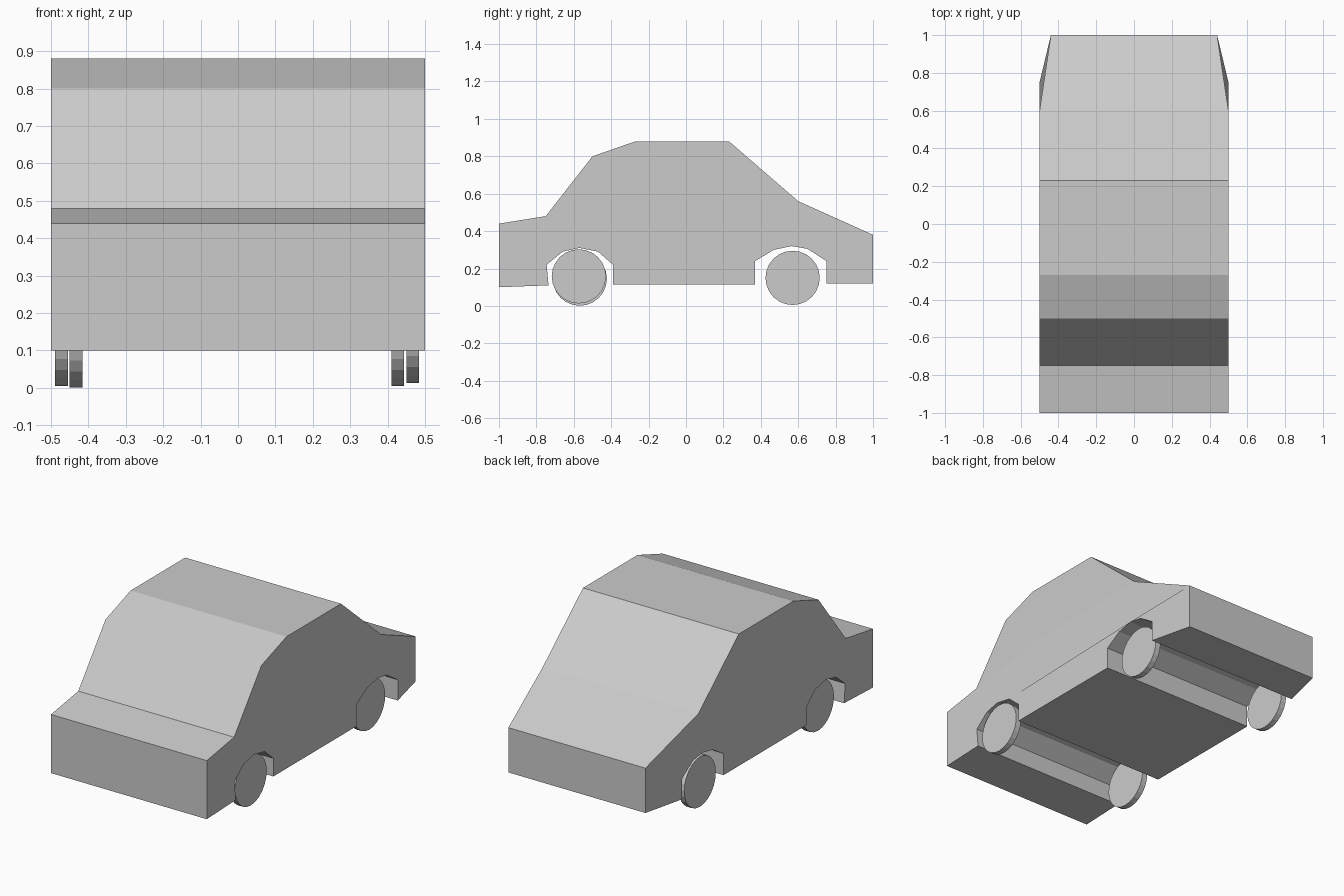
import bpy
import bmesh
from math import pi
from mathutils import Matrix

cube = bpy.data.objects.get("Cube")
if cube:
    bpy.data.objects.remove(cube, do_unlink=True)

grey = bpy.data.materials.new("plain grey")
grey.use_nodes = True
grey.diffuse_color = (0.6, 0.6, 0.6, 1)
grey.node_tree.nodes["Principled BSDF"].inputs["Base Color"].default_value = (0.6, 0.6, 0.6, 1)


def finish(name, bm):
    bmesh.ops.recalc_face_normals(bm, faces=bm.faces)
    mesh = bpy.data.meshes.new(name)
    bm.to_mesh(mesh)
    bm.free()
    mesh.materials.append(grey)
    obj = bpy.data.objects.new(name, mesh)
    bpy.context.collection.objects.link(obj)
    return obj


# Side profile (y, z): cabin first, then tail, underside with wheel tunnels, nose
cabin = [(-0.75, 0.48), (-0.50, 0.80), (-0.27, 0.88), (0.23, 0.88), (0.60, 0.56)]
tail = [(1.0, 0.38), (1.0, 0.12)]
rear_arch = [(0.75, 0.12), (0.75, 0.24), (0.65, 0.305), (0.565, 0.32),
             (0.47, 0.30), (0.37, 0.24), (0.37, 0.115)]
front_arch = [(-0.39, 0.115), (-0.39, 0.22), (-0.47, 0.29), (-0.57, 0.31),
              (-0.66, 0.29), (-0.745, 0.22), (-0.735, 0.11)]
nose = [(-1.0, 0.10), (-1.0, 0.44)]
profile = cabin + tail + rear_arch + front_arch + nose


# Car body: the profile swept across the width, narrowing at the tail
bm = bmesh.new()
sides = []
for side in (-1, 1):
    ring = [bm.verts.new((side * (0.44 if y > 0.9 else 0.5), y, z)) for y, z in profile]
    belt = bm.verts.new((side * 0.5, -0.18, 0.56))
    n = len(cabin)
    bm.faces.new(ring[:n] + [belt])
    bm.faces.new(ring[n - 1:] + [ring[0], belt])
    sides.append(ring)
left, right = sides
for i in range(len(profile)):
    j = (i + 1) % len(profile)
    bm.faces.new((left[i], left[j], right[j], right[i]))
finish("car_body", bm)


# Wheels: thin discs set just inside the sides
def wheel(name, x, y, z):
    bm = bmesh.new()
    bmesh.ops.create_cone(bm, cap_ends=True, segments=24, radius1=0.145, radius2=0.145,
                          depth=0.034, matrix=Matrix.Rotation(pi / 2, 4, 'Y'))
    finish(name, bm).location = (x, y, z)


wheel("front_left_wheel", 0.467, -0.573, 0.158)
wheel("front_right_wheel", -0.433, -0.568, 0.146)
wheel("rear_left_wheel", 0.427, 0.57, 0.15)
wheel("rear_right_wheel", -0.472, 0.57, 0.15)
